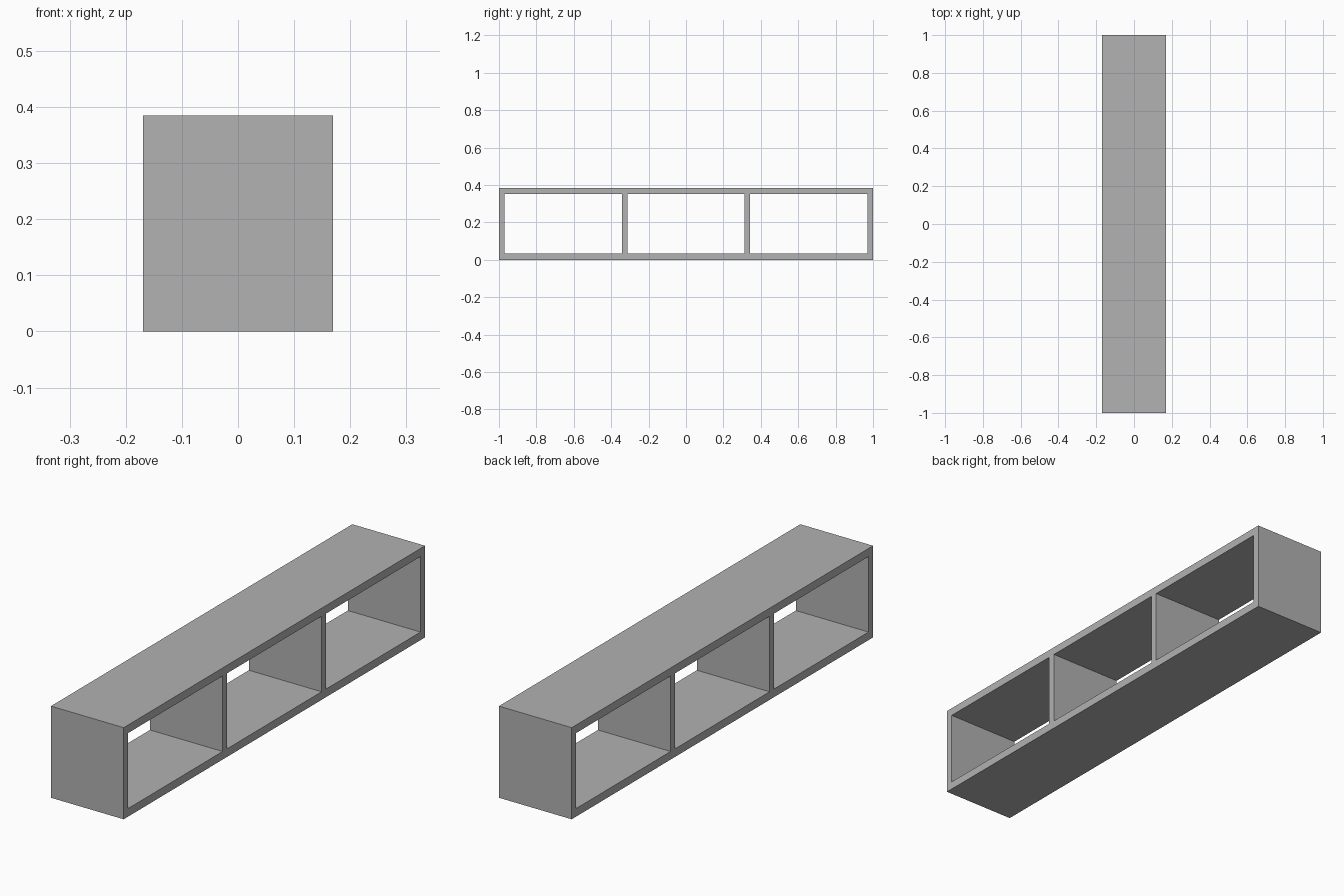
import bpy

# Remove the default cube
cube = bpy.data.objects.get("Cube")
if cube:
    bpy.data.objects.remove(cube, do_unlink=True)

LENGTH, DEPTH, HEIGHT = 2.0, 0.338, 0.385
BOARD = 0.034   # thickness of the top and bottom boards
PANEL = 0.03    # thickness of the uprights

grey = bpy.data.materials.new("plain grey")
grey.use_nodes = True
colour = (0.445, 0.445, 0.445, 1)
grey.diffuse_color = colour
grey.node_tree.nodes["Principled BSDF"].inputs["Base Color"].default_value = colour


def board(name, y, z, length, height):
    """Full-depth rectangular board centred at (0, y, z)."""
    bpy.ops.mesh.primitive_cube_add(size=1, location=(0, y, z))
    ob = bpy.context.object
    ob.name = name
    ob.scale = (DEPTH, length, height)
    bpy.ops.object.transform_apply(location=False, rotation=False, scale=True)
    ob.data.materials.append(grey)


# Horizontal boards
board("bottom_board", 0, BOARD / 2, LENGTH, BOARD)
board("top_board", 0, HEIGHT - BOARD / 2, LENGTH, BOARD)

# Evenly spaced uprights between the boards
names = ["front_end_panel", "front_divider", "back_divider", "back_end_panel"]
step = (LENGTH - PANEL) / (len(names) - 1)
for i, name in enumerate(names):
    y = -(LENGTH - PANEL) / 2 + i * step
    board(name, y, HEIGHT / 2, PANEL, HEIGHT - 2 * BOARD)
